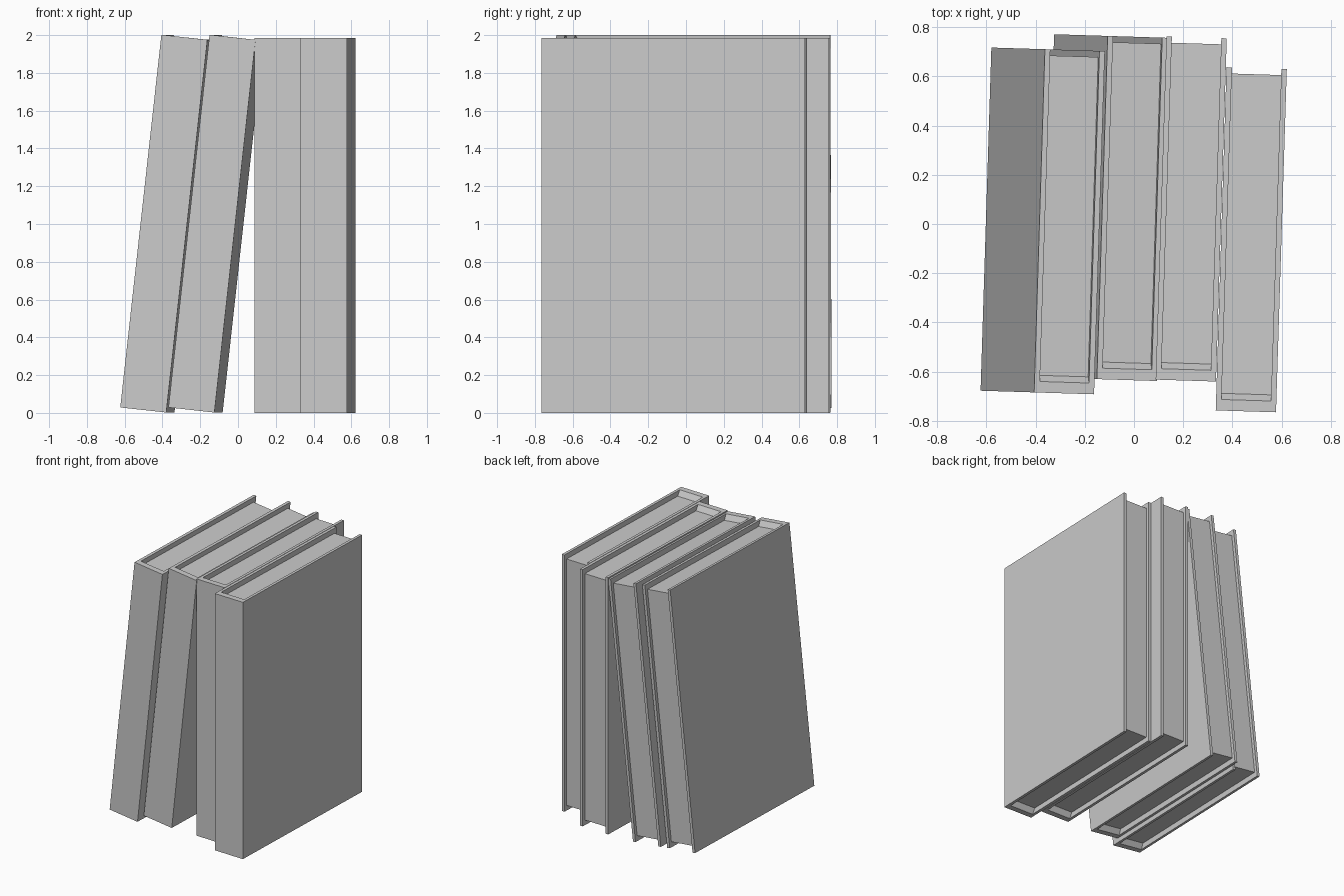
import bpy, bmesh
from math import radians
from mathutils import Matrix, Vector

cube = bpy.data.objects.get("Cube")
if cube:
    bpy.data.objects.remove(cube, do_unlink=True)

THICK, DEPTH, HEIGHT = 0.245, 1.395, 1.985   # one book
BOARD, SPINE = 0.022, 0.045                  # cover thicknesses
SINK, FORE = 0.04, 0.025                     # page recess at the ends and fore edge
SLOPE = 0.025                                # slanted strip behind the spine

grey = bpy.data.materials.new("plain grey")
grey.use_nodes = True
grey.diffuse_color = (0.6, 0.6, 0.6, 1)
grey.node_tree.nodes["Principled BSDF"].inputs["Base Color"].default_value = (0.6, 0.6, 0.6, 1)


def prism(name, outline, sweep, matrix):
    """Sweep a flat outline along a vector and place it."""
    bm = bmesh.new()
    face = bm.faces.new([bm.verts.new(p) for p in outline])
    swept = bmesh.ops.extrude_face_region(bm, geom=[face])["geom"]
    bmesh.ops.translate(bm, vec=Vector(sweep),
                        verts=[v for v in swept if isinstance(v, bmesh.types.BMVert)])
    bmesh.ops.recalc_face_normals(bm, faces=bm.faces)
    mesh = bpy.data.meshes.new(name)
    bm.to_mesh(mesh)
    bm.free()
    mesh.materials.append(grey)
    obj = bpy.data.objects.new(name, mesh)
    bpy.context.collection.objects.link(obj)
    obj.matrix_world = matrix
    return obj


def book(name, corner, lean):
    """Book whose origin is the lower right front corner of its spine."""
    place = (Matrix.Translation(corner) @ Matrix.Rotation(radians(-1.8), 4, "Z")
             @ Matrix.Rotation(radians(lean), 4, "Y"))
    left, right = BOARD - THICK, -BOARD
    # Cover: two boards joined by the spine
    prism(name + "_cover",
          [(-THICK, 0, 0), (0, 0, 0), (0, DEPTH, 0), (right, DEPTH, 0),
           (right, SPINE, 0), (left, SPINE, 0), (left, DEPTH, 0), (-THICK, DEPTH, 0)],
          (0, 0, HEIGHT), place)
    # Pages with slanted strips running up to the spine at both ends
    back, inner = DEPTH - FORE, SPINE + SLOPE
    prism(name + "_pages",
          [(left, SPINE, 0), (left, inner, SINK), (left, back, SINK),
           (left, back, HEIGHT - SINK), (left, inner, HEIGHT - SINK), (left, SPINE, HEIGHT)],
          (right - left, 0, 0), place)


book("upright_book_left", (0.577, -0.765, 0), 0)
book("upright_book_right", (0.333, -0.64, 0), 0)
book("leaning_book_inner", (-0.125, -0.631, 0.002), 6.3)
book("leaning_book_outer", (-0.38, -0.685, 0.002), 6.3)
